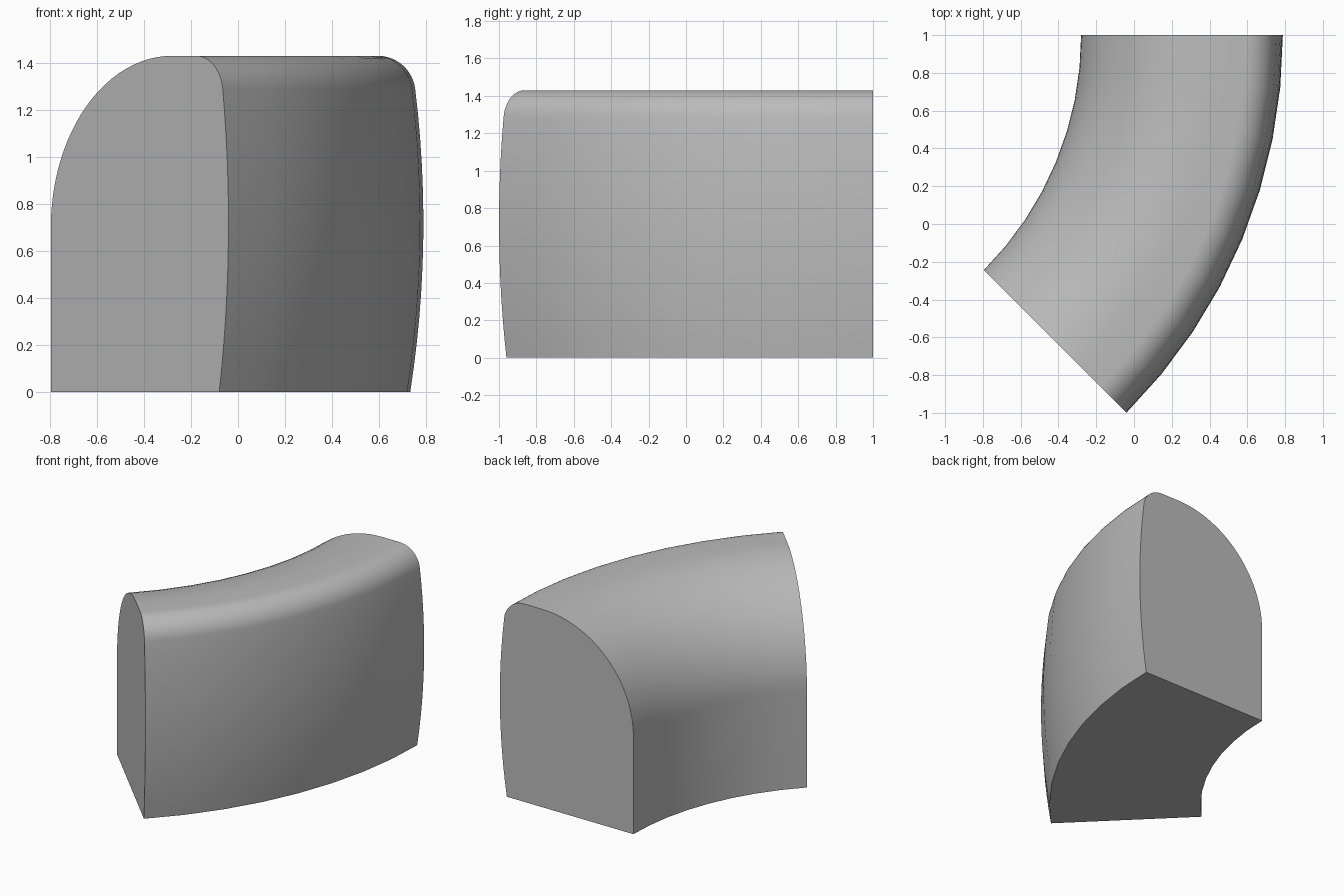
import bpy, bmesh
from math import sin, cos, pi, radians, hypot, asin
from mathutils import Vector

cube = bpy.data.objects.get("Cube")
if cube:
    bpy.data.objects.remove(cube, do_unlink=True)

CENTRE = Vector((-2.04, 1, 0))   # axis of the bend
INNER, OUTER, HEIGHT = 1.76, 2.828, 1.43
BIG, FILLET, BELLY = 0.73, 0.16, 0.72
SWEEP, STEPS = radians(-45), 8


def arc(r, z, radius, start, end, n):
    """Points (radius from axis, height) along a circular arc."""
    angles = [start + (end - start) * i / n for i in range(n + 1)]
    return [(r + radius * cos(a), z + radius * sin(a)) for a in angles]


# Cross-section: straight inner wall, large shoulder, flat top, small fillet, bulging outer wall
bulge = 4.65
fillet_z = HEIGHT - FILLET
tilt = asin((fillet_z - BELLY) / (bulge - FILLET))
fillet_r = OUTER - bulge + (bulge - FILLET) * cos(tilt)
profile = [(INNER, 0)]
profile += arc(INNER + BIG, HEIGHT - BIG, BIG, pi, pi / 2, 24)
profile += arc(fillet_r, fillet_z, FILLET, pi / 2, tilt, 12)
profile += arc(OUTER - bulge, BELLY, bulge, tilt, -asin(BELLY / bulge), 12)[1:]

# Sweep the section round the bend and cap both ends
bm = bmesh.new()
verts = [bm.verts.new(CENTRE + Vector((r, 0, z))) for r, z in profile]
start_cap = bm.faces.new(verts)
result = bmesh.ops.spin(bm, geom=[start_cap], cent=CENTRE, axis=(0, 0, 1),
                        angle=SWEEP, steps=STEPS, use_duplicate=False)
if not start_cap.is_valid or all(len(e.link_faces) == 2 for e in bm.edges) is False:
    bmesh.ops.holes_fill(bm, edges=[e for e in bm.edges if e.is_boundary], sides=0)
bmesh.ops.recalc_face_normals(bm, faces=bm.faces)

mesh = bpy.data.meshes.new("curved_block")
bm.to_mesh(mesh)
bm.free()
block = bpy.data.objects.new("curved_block", mesh)
bpy.context.collection.objects.link(block)

# Plain grey
grey = bpy.data.materials.new("plain_grey")
grey.use_nodes = True
colour = (0.5, 0.5, 0.5, 1)
grey.diffuse_color = colour
grey.node_tree.nodes["Principled BSDF"].inputs["Base Color"].default_value = colour
mesh.materials.append(grey)

# Smooth curves with crisp end and base edges
bpy.ops.object.select_all(action="DESELECT")
block.select_set(True)
bpy.context.view_layer.objects.active = block
bpy.ops.object.shade_smooth_by_angle(angle=radians(30))
